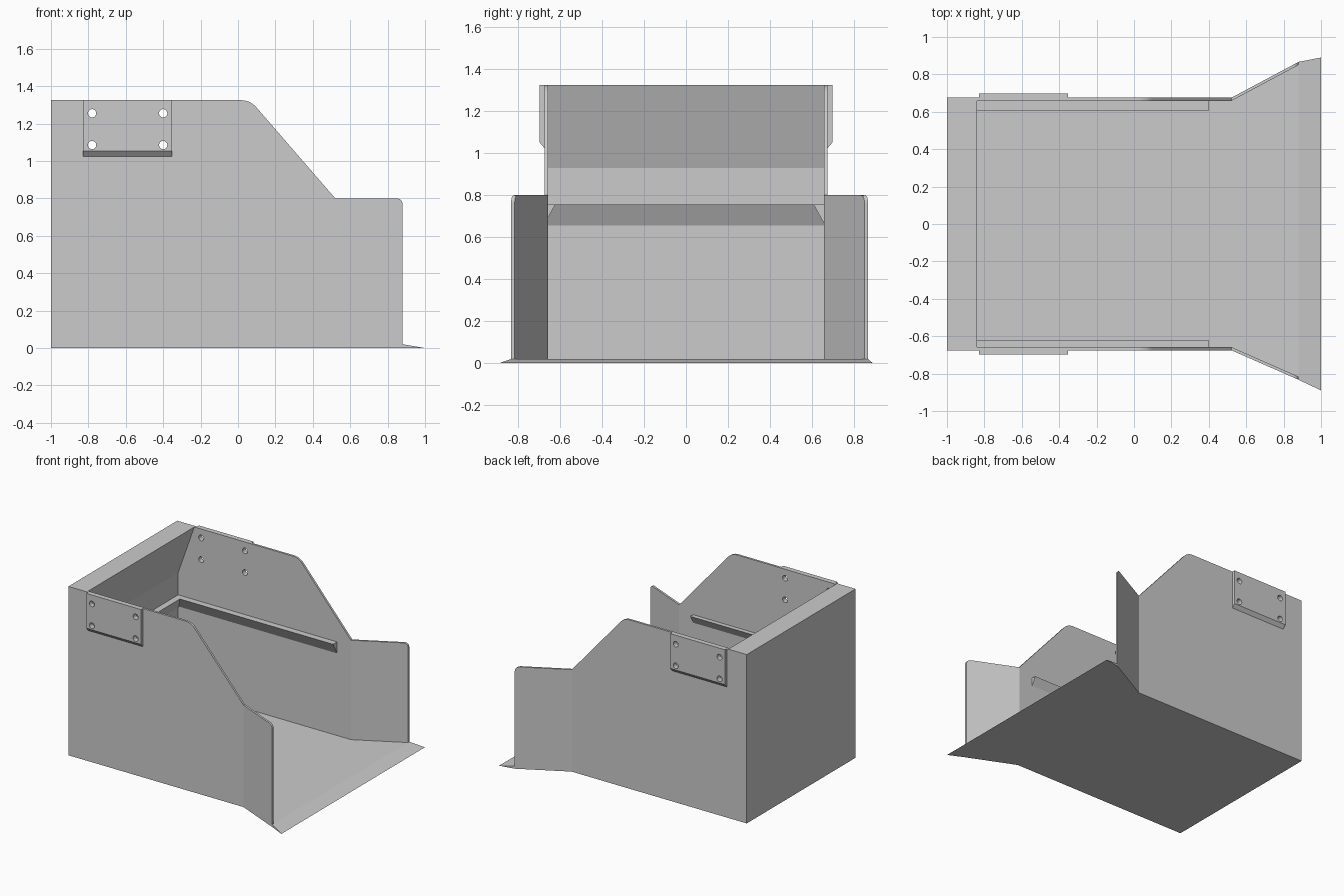
import bpy, bmesh, math
from mathutils import Vector, Matrix

if "Cube" in bpy.data.objects:
    bpy.data.objects.remove(bpy.data.objects["Cube"])

metal = bpy.data.materials.new("plain_grey")
metal.use_nodes = True
GREY = (0.6, 0.6, 0.6, 1)
metal.diffuse_color = GREY
metal.node_tree.nodes["Principled BSDF"].inputs["Base Color"].default_value = GREY

OUT, INN, TOP, THICK = 0.675, 0.658, 1.325, 0.017
BEND, TIP, WING_TOP, FLOOR = 0.52, 0.88, 0.8, 0.02
TIP_Y = {1: 0.867, -1: 0.833}      # outer wing end on each side
RAIL_W = {1: 0.05, -1: 0.035}      # ledge width on each side


def finish(name, bm):
    bmesh.ops.recalc_face_normals(bm, faces=bm.faces[:])
    mesh = bpy.data.meshes.new(name)
    bm.to_mesh(mesh)
    bm.free()
    mesh.materials.append(metal)
    obj = bpy.data.objects.new(name, mesh)
    bpy.context.collection.objects.link(obj)
    return obj


def solid(polygons, offset):
    """Joined polygons pushed along an offset into a closed solid."""
    bm = bmesh.new()
    for poly in polygons:
        bm.faces.new([bm.verts.new(p) for p in poly])
    bmesh.ops.remove_doubles(bm, verts=bm.verts[:], dist=1e-5)
    faces = bm.faces[:]
    rim = [e.verts[:] for e in bm.edges if e.is_boundary]
    twin = {v: bm.verts.new(v.co + Vector(offset)) for v in bm.verts[:]}
    for f in faces:
        bm.faces.new([twin[v] for v in reversed(f.verts[:])])
    for a, b in rim:
        bm.faces.new([a, b, twin[b], twin[a]])
    return bm


def prism(name, polygons, offset):
    return finish(name, solid(polygons, offset))


def rounded(a, corner, b, r, steps=6):
    """Points of a curve that softens a corner between two neighbours."""
    a, c, b = Vector(a), Vector(corner), Vector(b)
    p, q = c + (a - c).normalized() * r, c + (b - c).normalized() * r
    ts = [i / steps for i in range(steps + 1)]
    return [tuple(p * (1 - t) ** 2 + c * 2 * t * (1 - t) + q * t * t) for t in ts]


# Side outline, split at the bend into a straight panel and a flared wing
panel = [(-1, 0), (-1, TOP)]
panel += rounded((-1, TOP), (0.065, TOP), (BEND, WING_TOP), 0.05)
panel += [(BEND, WING_TOP), (BEND, 0)]
wing = [(BEND, 0), (BEND, WING_TOP)]
wing += rounded((BEND, WING_TOP), (TIP, WING_TOP), (TIP, 0), 0.035)
wing += [(TIP, 0)]

# Bolt hole cutter through both sides
holes = bmesh.new()
for x in (-0.78, -0.4):
    for z in (1.255, 1.085):
        bmesh.ops.create_cone(
            holes, cap_ends=True, segments=32, radius1=0.022, radius2=0.022, depth=2,
            matrix=Matrix.Translation((x, 0, z)) @ Matrix.Rotation(math.pi / 2, 4, "X"))
cutter = finish("bolt_hole_cutter", holes)
cutter.hide_render = True
cutter.hide_viewport = True


def drill(obj):
    mod = obj.modifiers.new("bolt_holes", "BOOLEAN")
    mod.operation = "DIFFERENCE"
    mod.solver = "EXACT"
    mod.object = cutter


for s, side in ((1, "left"), (-1, "right")):
    def wall_y(x):
        return s * (OUT + max(0, x - BEND) / (TIP - BEND) * (TIP_Y[s] - OUT))

    # Side wall with its flared wing
    wall = prism(side + "_wall",
                 [[(x, wall_y(x), z) for x, z in poly] for poly in (panel, wing)],
                 (0, -s * THICK, 0))
    drill(wall)

    # Mounting plate with a sloped lower edge
    section = [(OUT, TOP), (0.698, TOP), (0.698, 1.052), (OUT, 1.025)]
    plate = prism(side + "_mounting_plate",
                  [[(-0.828, s * y, z) for y, z in section]], (0.474, 0, 0))
    drill(plate)

    # Three-sided ledge along the wall
    section = [(INN, 0.755), (INN - RAIL_W[s], 0.755), (INN, 0.755 - 1.8 * RAIL_W[s])]
    prism(side + "_ledge", [[(-0.98, s * y, z) for y, z in section]], (1.38, 0, 0))

# Closed end wall with a thick overhanging top, and the ledge across it
end_profiles = {
    "end_wall": [(-1, 0), (-1, TOP), (-0.84, TOP), (-0.98, 0.93), (-0.98, 0)],
    "end_ledge": [(-0.98, 0.755), (-0.93, 0.755), (-0.98, 0.655)],
}
for name, profile in end_profiles.items():
    prism(name, [[(x, -INN, z) for x, z in profile]], (0, 2 * INN, 0))

# Level floor that widens between the wings
half = {s: [(-0.98, s * INN), (BEND, s * INN), (TIP, s * (TIP_Y[s] - THICK))]
        for s in (1, -1)}
prism("floor", [[(x, y, 0) for x, y in half[-1] + half[1][::-1]]], (0, 0, FLOOR))

# Front lip that thins to a sharp edge
lip = solid([[(TIP, -TIP_Y[-1], 0), (1, -0.89, 0), (1, 0.89, 0), (TIP, TIP_Y[1], 0)]],
            (0, 0, FLOOR))
for v in lip.verts:
    if v.co.x > 0.99:
        v.co.z = 0
bmesh.ops.remove_doubles(lip, verts=lip.verts[:], dist=1e-4)
finish("front_lip", lip)
